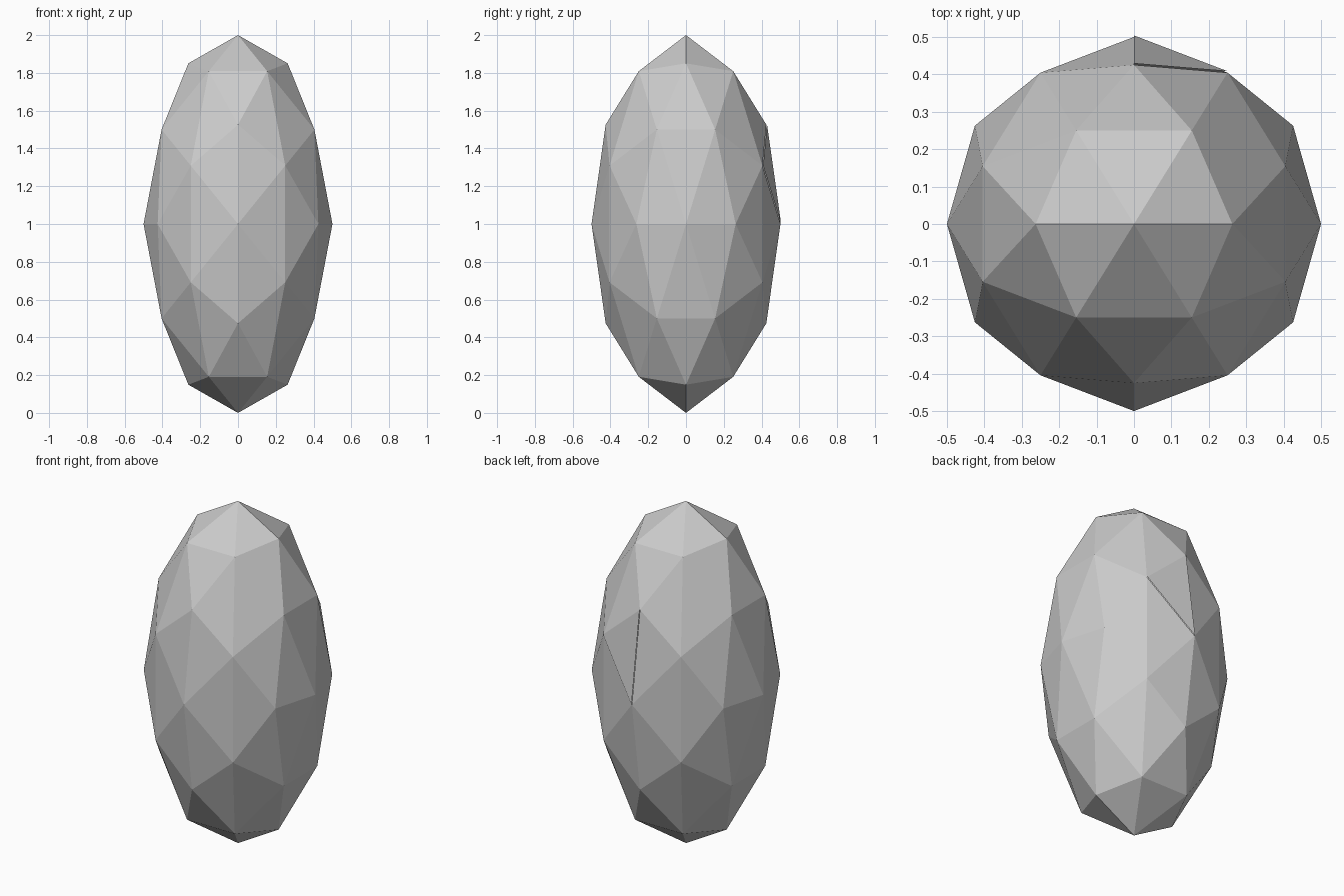
import bpy
import bmesh
from itertools import combinations
from mathutils import Vector

cube = bpy.data.objects.get("Cube")
if cube:
    bpy.data.objects.remove(cube, do_unlink=True)

# Stone material
stone = bpy.data.materials.new("light grey")
stone.use_nodes = True
grey = (0.6, 0.6, 0.6, 1)
stone.diffuse_color = grey
stone.node_tree.nodes["Principled BSDF"].inputs["Base Color"].default_value = grey

# Icosahedron corners from three golden rectangles
golden = (1 + 5 ** 0.5) / 2
corners = []
for a in (-1, 1):
    for b in (-golden, golden):
        corners += [Vector(p).normalized() for p in ((a, 0, b), (0, b, a), (b, a, 0))]

# Edge midpoints pushed out to the sphere
middles = [(p + q).normalized() for p, q in combinations(corners, 2) if p.dot(q) > 0.4]

# Faceted shell, stretched to twice its width
bm = bmesh.new()
for p in corners + middles:
    bm.verts.new(p)
bmesh.ops.convex_hull(bm, input=bm.verts[:])
for v in bm.verts:
    v.co = Vector((v.co.x / 2, v.co.y / 2, v.co.z + 1))
bmesh.ops.recalc_face_normals(bm, faces=bm.faces[:])
bm.normal_update()

# One loose facet on the back stands slightly proud
aim = Vector((0.2, 0.97, 0.14))
facet = max(bm.faces, key=lambda f: f.normal.dot(aim))
loose = bmesh.ops.split(bm, geom=[facet])["geom"]
for v in loose:
    if isinstance(v, bmesh.types.BMVert):
        v.co.y += 0.004

mesh = bpy.data.meshes.new("faceted_egg")
bm.to_mesh(mesh)
bm.free()
mesh.materials.append(stone)
egg = bpy.data.objects.new("faceted_egg", mesh)
bpy.context.collection.objects.link(egg)
